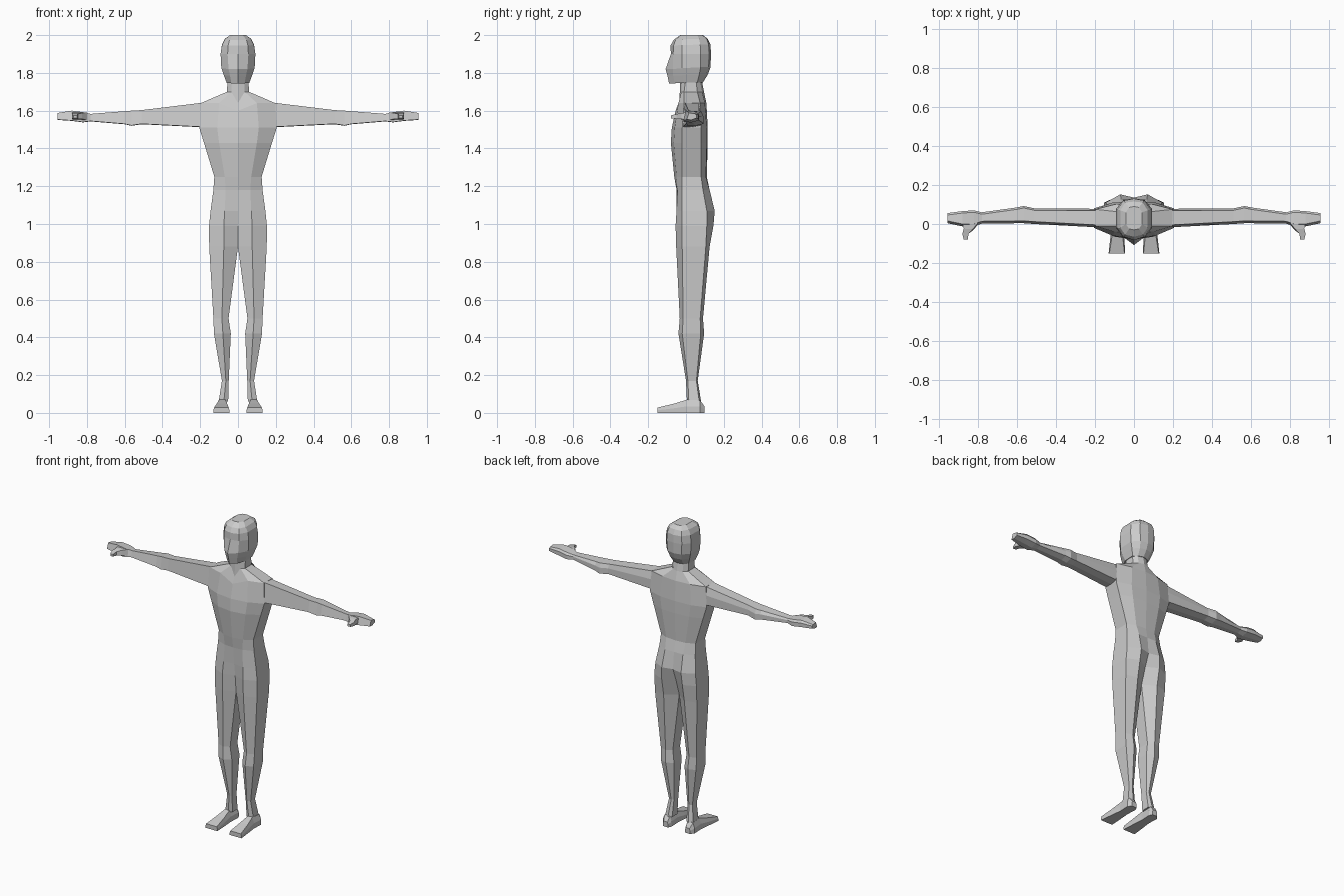
import bpy, bmesh

grey = bpy.data.materials.new("light grey")
grey.diffuse_color = (0.6, 0.6, 0.6, 1)


def loft(name, rings, closed=lambda i: True, cap_start=True, cap_end=True):
    """Skin rings of the right half, then mirror across x = 0."""
    bm = bmesh.new()
    vs = [[bm.verts.new(p) for p in r] for r in rings]
    n = len(rings[0])
    for i in range(len(rings) - 1):
        for j in range(n if closed(i) else n - 1):
            k = (j + 1) % n
            bm.faces.new((vs[i][j], vs[i][k], vs[i + 1][k], vs[i + 1][j]))
    if cap_start:
        bm.faces.new(vs[0][::-1])
    if cap_end:
        bm.faces.new(vs[-1])
    bmesh.ops.recalc_face_normals(bm, faces=bm.faces)
    # open halves: make sure the outer side faces away from the middle
    if sum(f.normal.x * f.calc_area() for f in bm.faces if f.calc_center_median().x > 0.1) < 0 and not closed(0):
        bmesh.ops.reverse_faces(bm, faces=bm.faces)
    me = bpy.data.meshes.new(name)
    bm.to_mesh(me)
    bm.free()
    me.materials.append(grey)
    ob = bpy.data.objects.new(name, me)
    bpy.context.collection.objects.link(ob)
    mod = ob.modifiers.new("mirror", 'MIRROR')
    mod.use_clip = True
    mod.merge_threshold = 0.0005
    return ob


# Body and legs: z, inner x, middle x, outer x, then y of
# inner front, middle front, outer front, outer back, middle back, inner back
body = [
    (1.78, 0, .035, .055, -.03, -.02, 0, .05, .07, .08),
    (1.70, 0, .035, .058, -.03, -.025, -.01, .06, .085, .095),
    (1.64, 0, .10, .197, -.05, -.04, -.01, .075, .10, .108),
    (1.51, 0, .11, .205, -.075, -.06, -.02, .08, .11, .115),
    (1.43, 0, .10, .18, -.08, -.065, -.02, .08, .11, .115),
    (1.25, 0, .07, .125, -.062, -.05, -.02, .08, .105, .11),
    (1.18, 0, .065, .13, -.05, -.045, -.02, .09, .125, .125),
    (1.07, 0, .07, .145, -.04, -.05, -.02, .11, .152, .135),
    (0.99, 0, .075, .153, -.03, -.055, -.02, .11, .145, .105),
    (0.88, 0, .075, .152, -.02, -.052, -.02, .105, .125, .07),
    (0.50, .05, .085, .13, -.01, -.033, -.015, .075, .09, .065),
    (0.42, .038, .08, .127, -.01, -.04, -.02, .078, .096, .07),
    (0.17, .049, .064, .085, .01, 0, .01, .055, .062, .055),
    (0.06, .052, .075, .102, .015, .005, .015, .07, .08, .07),
]
rings = []
for z, xi, xm, xo, *ys in body:
    rings.append([(x, y, z) for x, y in zip((xi, xm, xo, xo, xm, xi), ys)])
# collar dips to a point in front of the neck
rings[1][0] = (0, -.035, 1.64)
rings[2][0] = (0, -.055, 1.60)
loft("body_and_legs", rings, closed=lambda i: i >= 9, cap_start=False)

# Feet: y, inner x, outer x, top z, top inset
foot = [(.098, .062, .098, .035, .004), (.075, .052, .115, .066, .012),
        (.005, .055, .112, .07, .012), (-.06, .05, .12, .05, .008),
        (-.15, .045, .13, .028, .004)]
loft("feet", [[(a, y, .0), (b, y, .0), (b, y, h * .5), (b - s, y, h),
               (a + s, y, h), (a, y, h * .5)] for y, a, b, h, s in foot])

# Arms and hands: x, front y, back y, bottom z, top z
arm = [(.185, -.018, .078, 1.51, 1.643), (.205, -.016, .078, 1.515, 1.64),
       (.51, 0, .08, 1.53, 1.603), (.565, .004, .092, 1.522, 1.60),
       (.60, .004, .085, 1.53, 1.597), (.78, .002, .06, 1.545, 1.583),
       (.82, -.012, .07, 1.54, 1.592), (.88, -.012, .066, 1.548, 1.60),
       (.955, .004, .056, 1.553, 1.588)]
loft("arms_and_hands", [[(x, f, b), (x, (f + k) / 2, b - .002), (x, k, b + .008),
                         (x, k, (b + t) / 2 + .008), (x, k - .01, t - .004), (x, f + .012, t)]
                        for x, f, k, b, t in arm])

# Thumbs: y, x range, z range
thumb = [(.005, .80, .88, 1.55, 1.59), (-.025, .825, .872, 1.556, 1.588),
         (-.05, .848, .88, 1.557, 1.582), (-.08, .852, .872, 1.56, 1.575)]
loft("thumbs", [[(a, y - .008 * (a < .84), c), (b, y, c), (b, y, d), (a, y, d)] for y, a, b, c, d in thumb])

# Head: front z, back z, middle x, side x, then y of
# front centre, front middle, side front, side back, back middle, back centre
head = [
    (2.0, 2.0, .025, .042, -.03, -.025, 0, .06, .085, .09),
    (1.975, 1.98, .045, .07, -.065, -.055, -.02, .07, .11, .115),
    (1.945, 1.95, .052, .085, -.082, -.066, -.02, .075, .12, .13),
    (1.90, 1.90, .055, .092, -.08, -.068, -.02, .078, .122, .132),
    (1.82, 1.83, .05, .088, -.108, -.07, -.02, .078, .12, .13),
    (1.785, 1.79, .042, .075, -.098, -.068, -.02, .07, .105, .115),
    (1.745, 1.75, .035, .06, -.09, -.06, -.01, .06, .08, .09),
]
rings = []
for zf, zb, xm, xs, *ys in head:
    zs = (zf, zf, (zf + zb) / 2, zb, zb, zb)
    rings.append([(x, y, z) for x, y, z in zip((0, xm, xs, xs, xm, 0), ys, zs)])
loft("head", rings, closed=lambda i: False)
